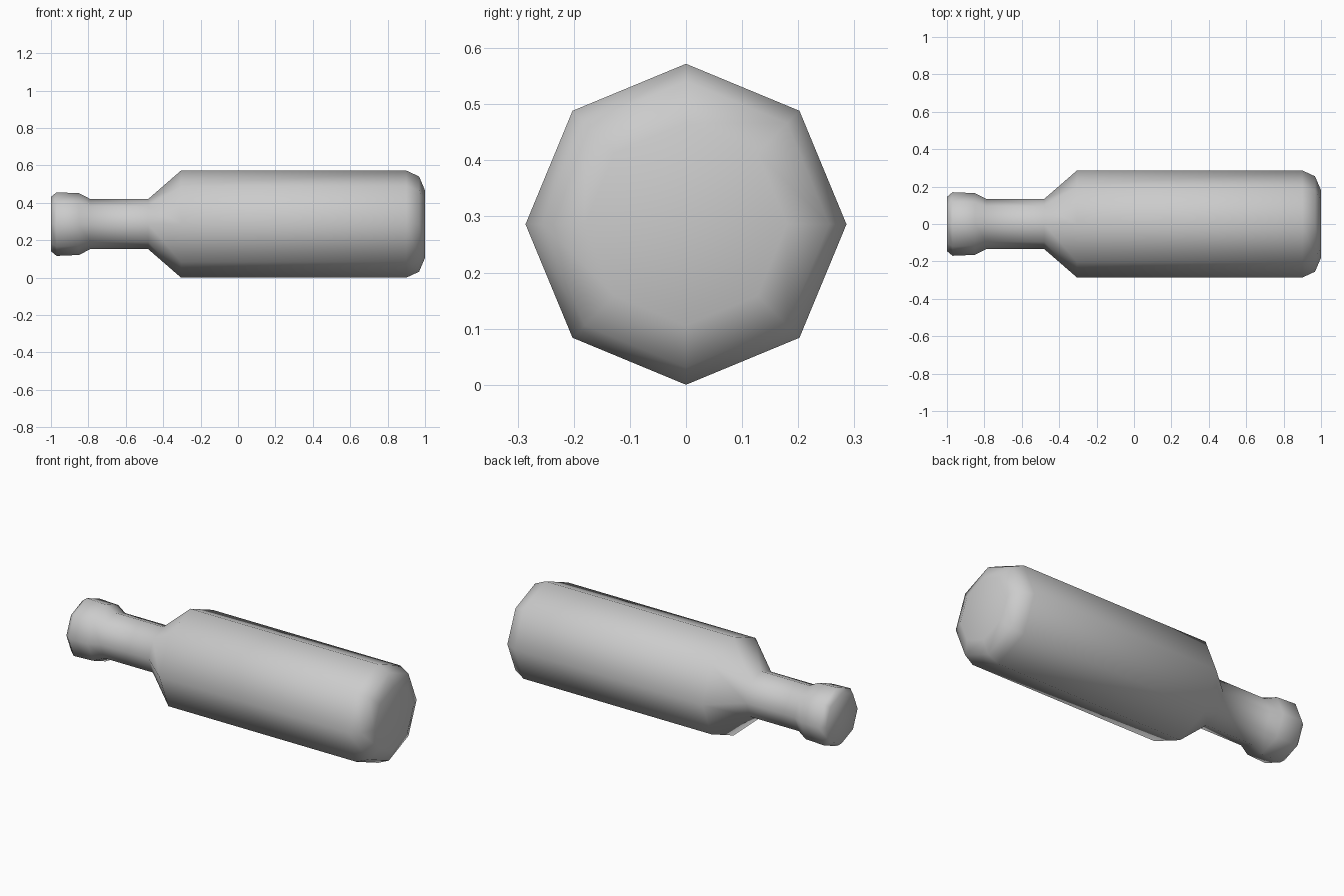
import bpy
import bmesh
from math import cos, sin, tau

cube = bpy.data.objects.get("Cube")
if cube:
    bpy.data.objects.remove(cube, do_unlink=True)

SIDES = 8
AXIS_Z = 0.286

# Plain grey material
grey = bpy.data.materials.new("light_grey")
grey.use_nodes = True
colour = (0.6, 0.6, 0.6, 1)
grey.diffuse_color = colour
grey.node_tree.nodes["Principled BSDF"].inputs["Base Color"].default_value = colour

# Bottle profile from mouth to base: (x, radius)
profile = [(-1, 0.145), (-0.97, 0.17), (-0.85, 0.165), (-0.79, 0.134),
           (-0.48, 0.134), (-0.305, 0.286), (0.9, 0.286),
           (0.968, 0.255), (1, 0.18)]

# Eight-sided rings along the x axis, joined by quads
bm = bmesh.new()
rings = []
for x, r in profile:
    angles = [tau * i / SIDES for i in range(SIDES)]
    rings.append([bm.verts.new((x, r * cos(a), AXIS_Z + r * sin(a))) for a in angles])
for a, b in zip(rings, rings[1:]):
    for i in range(SIDES):
        j = (i + 1) % SIDES
        bm.faces.new((a[i], a[j], b[j], b[i]))

# Closed mouth and base
bm.faces.new(rings[0])
bm.faces.new(rings[-1])
bmesh.ops.recalc_face_normals(bm, faces=bm.faces)
for face in bm.faces:
    face.smooth = True

mesh = bpy.data.meshes.new("bottle")
bm.to_mesh(mesh)
bm.free()
mesh.materials.append(grey)
bottle = bpy.data.objects.new("bottle", mesh)
bpy.context.collection.objects.link(bottle)
